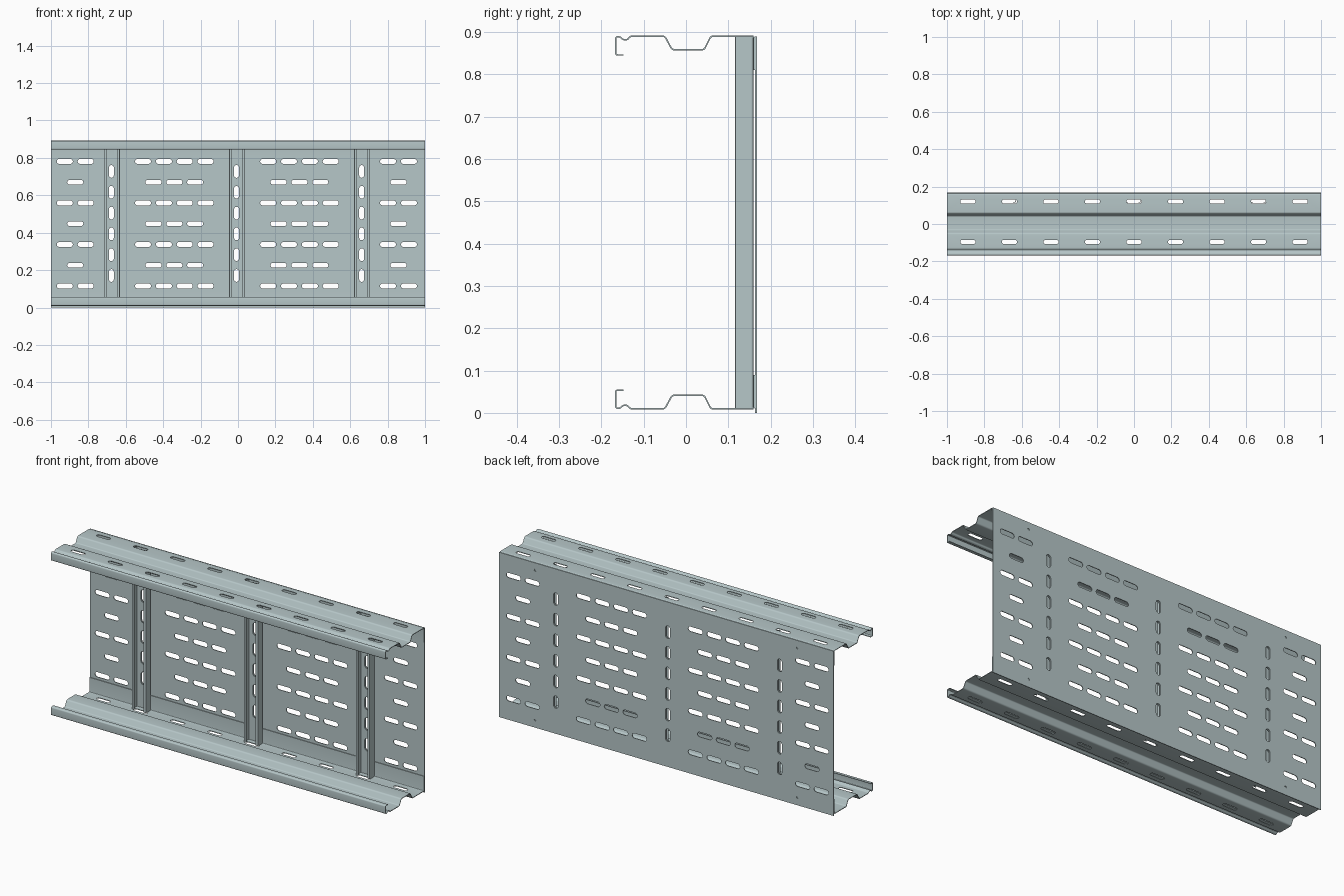
import bpy, bmesh, math
from mathutils import Vector

if "Cube" in bpy.data.objects:
    bpy.data.objects.remove(bpy.data.objects["Cube"])

STEP = 0.1115           # slot pitch on the back plate
OFF = -0.006            # small sideways shift of plate slots


def make_object(name, bm):
    bmesh.ops.recalc_face_normals(bm, faces=bm.faces)
    mesh = bpy.data.meshes.new(name)
    bm.to_mesh(mesh)
    bm.free()
    ob = bpy.data.objects.new(name, mesh)
    bpy.context.collection.objects.link(ob)
    return ob


def apply_modifier(ob, kind, **settings):
    mod = ob.modifiers.new(kind.title(), kind)
    for key, value in settings.items():
        setattr(mod, key, value)
    bpy.context.view_layer.objects.active = ob
    bpy.ops.object.modifier_apply(modifier=mod.name)


def rounded(points, radius, steps=4):
    """Open profile with softened bends."""
    pts = [Vector(p) for p in points]
    out = [pts[0]]
    for a, b, c in zip(pts, pts[1:], pts[2:]):
        p = b + (a - b).normalized() * min(radius, (a - b).length * 0.48)
        q = b + (c - b).normalized() * min(radius, (c - b).length * 0.48)
        for i in range(steps + 1):
            t = i / steps
            out.append(p * (1 - t) ** 2 + b * 2 * t * (1 - t) + q * t * t)
    return out + [pts[-1]]


def sheet(name, profile, place, start, end, thickness):
    """Sweep an open profile along a straight line and give it thickness."""
    bm = bmesh.new()
    rows = [[bm.verts.new(place(p, s)) for p in profile] for s in (start, end)]
    for i in range(len(profile) - 1):
        bm.faces.new((rows[0][i], rows[0][i + 1], rows[1][i + 1], rows[1][i]))
    ob = make_object(name, bm)
    apply_modifier(ob, 'SOLIDIFY', thickness=thickness, offset=0, use_even_offset=True)
    return ob


def cut_slots(ob, slots, place, depth):
    """Cut slots (u, v, length in u, length in v) through a part."""
    bm = bmesh.new()
    for u, v, lu, lv in slots:
        r = min(lu, lv) / 2
        outline = []
        for k in range(4):
            su, sv = ((1, 1), (-1, 1), (-1, -1), (1, -1))[k]
            for i in range(5):
                a = math.pi / 2 * (k + i / 4)
                outline.append((u + su * (lu / 2 - r) + r * math.cos(a),
                                v + sv * (lv / 2 - r) + r * math.sin(a)))
        face = bm.faces.new([bm.verts.new(place(p, depth[0])) for p in outline])
        ext = bmesh.ops.extrude_face_region(bm, geom=[face])
        move = Vector(place((0, 0), depth[1])) - Vector(place((0, 0), depth[0]))
        verts = [g for g in ext['geom'] if isinstance(g, bmesh.types.BMVert)]
        bmesh.ops.translate(bm, verts=verts, vec=move)
    bmesh.ops.remove_doubles(bm, verts=bm.verts, dist=1e-5)
    cutter = make_object("slot_cutter", bm)
    cutter.hide_render = True
    apply_modifier(ob, 'BOOLEAN', object=cutter, operation='DIFFERENCE', solver='EXACT')
    bpy.data.objects.remove(cutter)


def along_x(p, s):
    return (s, p[0], p[1])


def along_y(p, s):
    return (p[0], s, p[1])


def along_z(p, s):
    return (p[0], p[1], s)


# Side rails: hooked lip, raised groove and a flange against the plate
rail_profile = [(-0.148, 0.846), (-0.1665, 0.846), (-0.1665, 0.889), (-0.155, 0.889),
                (-0.149, 0.882), (-0.138, 0.882), (-0.132, 0.8905), (-0.050, 0.8905),
                (-0.033, 0.8585), (0.043, 0.8585), (0.059, 0.8905),
                (0.1615, 0.8905), (0.1615, 0.811)]
rail_slots = [(i * 0.222, y, 0.082, 0.022) for i in range(-4, 5) for y in (0.12, -0.096)]
for name, top in (("top_rail", True), ("bottom_rail", False)):
    pts = rail_profile if top else [(y, 0.9 - z) for y, z in rail_profile]
    rail = sheet(name, rounded(pts, 0.006), along_x, -1, 1, 0.0035)
    z = 0.8905 if top else 0.0095
    cut_slots(rail, rail_slots, along_z, (z - 0.01, z + 0.01))
    bpy.ops.object.select_all(action='DESELECT')
    rail.select_set(True)
    bpy.context.view_layer.objects.active = rail
    bpy.ops.object.shade_smooth_by_angle(angle=math.radians(30))

# Back plate with staggered slots, vertical slots and small fixing holes
bm = bmesh.new()
bmesh.ops.create_cube(bm, size=1)
bmesh.ops.scale(bm, verts=bm.verts, vec=(2, 0.004, 0.89))
bmesh.ops.translate(bm, verts=bm.verts, vec=(0, 0.1655, 0.445))
plate = make_object("back_plate", bm)
slots = []
for row in range(7):
    z = 0.115 + row * 0.111
    if row % 2 == 0:
        steps = [s * k for k in (1.5, 2.5, 3.5, 4.5, 7.25, 8.25) for s in (-1, 1)]
    else:
        steps = [s * k for k in (2, 3, 4, 7.75) for s in (-1, 1)]
    slots += [(OFF + k * STEP, z, 0.086, 0.026) for k in steps]
columns = (-0.669, 0, 0.669)
upright = [(x + OFF - 0.002, 0.171 + i * 0.1113, 0.026, 0.068) for x in columns for i in range(7)]
slots += [s for s in upright if s[1] < 0.8]
slots += [(x, z, 0.012, 0.012) for x in (-0.784, 0.784) for z in (0.042, 0.85)]
cut_slots(plate, slots, along_y, (0.155, 0.175))

# Upright lipped channels in front of the plate
for n, x in enumerate(columns):
    c = x - 0.005
    prof = [(c - 0.028, 0.117), (c - 0.041, 0.117), (c - 0.041, 0.158),
            (c + 0.041, 0.158), (c + 0.041, 0.117), (c + 0.028, 0.117)]
    channel = sheet(f"stiffener_{n + 1}", rounded(prof, 0.003, 2), along_z, 0.0115, 0.8885, 0.003)
    cut_slots(channel, upright[n * 7:n * 7 + 7], along_y, (0.15, 0.17))

# Pale galvanised colour
metal = bpy.data.materials.new("galvanised")
metal.diffuse_color = (0.47, 0.57, 0.58, 1)
metal.use_nodes = True
metal.node_tree.nodes["Principled BSDF"].inputs["Base Color"].default_value = metal.diffuse_color
for ob in bpy.context.collection.objects:
    ob.data.materials.clear()
    ob.data.materials.append(metal)
